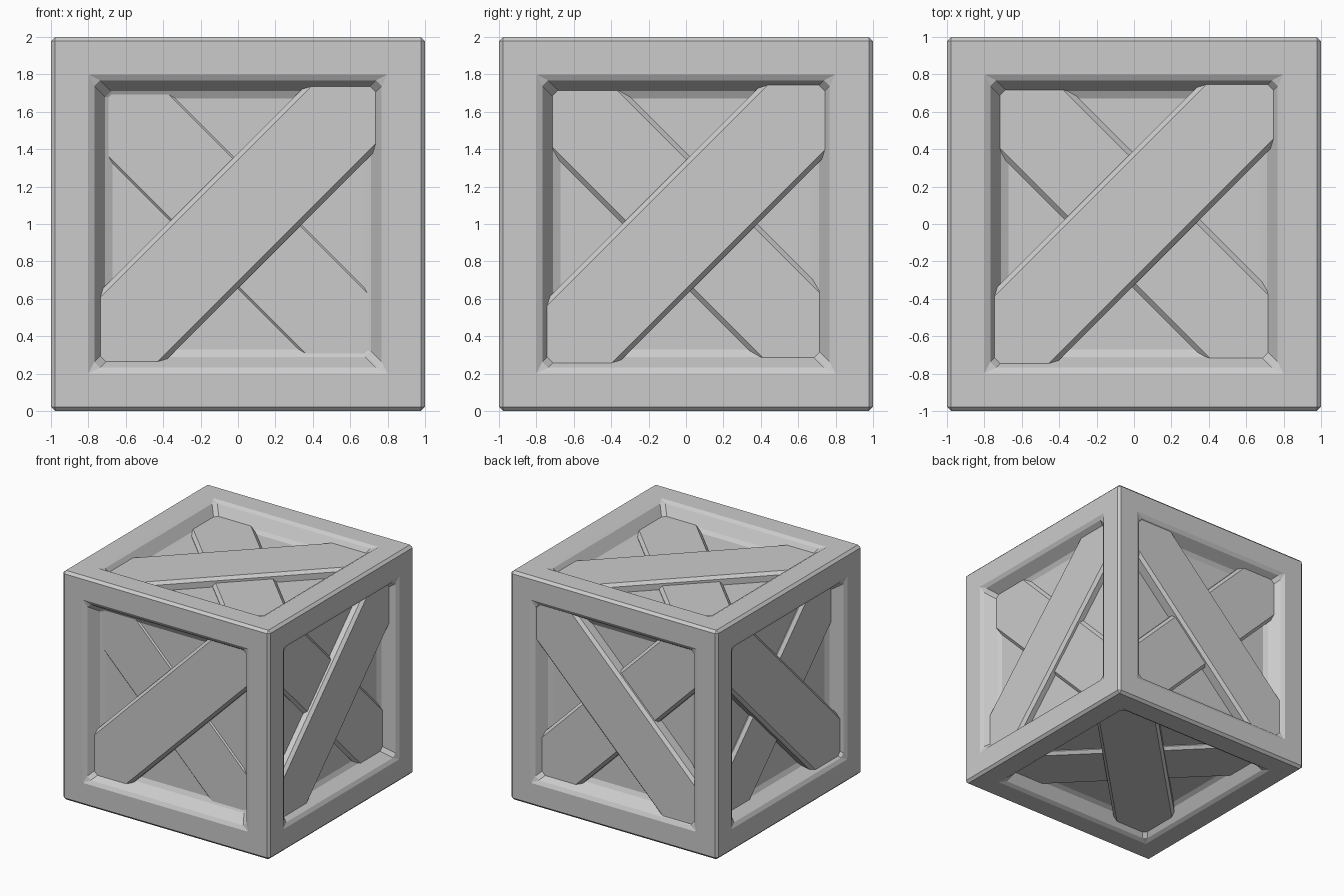
import bpy, bmesh
from mathutils import Vector

if "Cube" in bpy.data.objects:
    bpy.data.objects.remove(bpy.data.objects["Cube"])

CENTRE = Vector((0, 0, 1))
X, Y, Z = Vector((1, 0, 0)), Vector((0, 1, 0)), Vector((0, 0, 1))
EDGE = 0.022      # chamfer on the outer edges
R = 0.5 ** 0.5

# name, normal, right, up, upper plank (depth, offset), lower plank (depth, offset)
SIDES = [
    ("front",  -Y, X, Z, (0.070, 0.013), (0.121, -0.003)),
    ("back",    Y, X, Z, (0.028, 0.013), (0.068, 0.0)),
    ("right",   X, Y, Z, (0.060, -0.014), (0.105, 0.015)),
    ("left",   -X, Y, Z, (0.040, -0.010), (0.100, 0.010)),
    ("top",     Z, X, Y, (0.055, 0.024), (0.100, 0.010)),
    ("bottom", -Z, X, Y, (0.058, 0.015), (0.100, 0.0)),
]


def finish(bm, name):
    bmesh.ops.remove_doubles(bm, verts=bm.verts[:], dist=1e-4)
    bmesh.ops.recalc_face_normals(bm, faces=bm.faces[:])
    mesh = bpy.data.meshes.new(name)
    bm.to_mesh(mesh)
    bm.free()
    ob = bpy.data.objects.new(name, mesh)
    bpy.context.collection.objects.link(ob)
    return ob


def bridge(bm, a, b):
    for i in range(len(a)):
        j = (i + 1) % len(a)
        bm.faces.new((a[i], a[j], b[j], b[i]))


def place(side, p, q, depth):
    _, n, u, v = side[:4]
    return CENTRE + u * p + v * q + n * (1 - depth)


def ring(bm, side, half, cut, depth):
    """Square loop with cut corners, always eight points."""
    h, k = half, half - cut
    pts = [(h, -k), (h, k), (k, h), (-k, h), (-h, k), (-h, -k), (-k, -h), (k, -h)]
    return [bm.verts.new(place(side, p, q, depth)) for p, q in pts]


# Crate body: chamfered cube with a moulded recess on every side
bm = bmesh.new()
bmesh.ops.create_cube(bm, size=2)
bmesh.ops.translate(bm, verts=bm.verts[:], vec=CENTRE)
bmesh.ops.bevel(bm, geom=bm.edges[:], offset=EDGE, segments=1, affect='EDGES')
big = [f for f in bm.faces if f.calc_area() > 1]
bmesh.ops.delete(bm, geom=big, context='FACES_ONLY')
PROFILE = [(1 - EDGE, 0, 0), (0.80, 0, 0), (0.768, 0.03, 0.018),
           (0.71, 0.03, 0.112), (0.672, 0, 0.132)]
for side in SIDES:
    loops = [ring(bm, side, *p) for p in PROFILE]
    for a, b in zip(loops, loops[1:]):
        bridge(bm, a, b)
    bm.faces.new(loops[-1])
finish(bm, "crate_body")


def plank(side, name, depth, offset, slope):
    """Diagonal board with chamfered long edges, its ends buried in the frame."""
    section = [(-0.255, 0.16), (-0.255, depth + 0.025), (-0.23, depth),
               (0.23, depth), (0.255, depth + 0.025), (0.255, 0.16)]
    bm = bmesh.new()
    ends = []
    for t in (-1.09, 1.09):
        ends.append([bm.verts.new(place(side, (t - slope * (s + offset)) * R,
                                        (slope * t + s + offset) * R, d))
                     for s, d in section])
    bridge(bm, *ends)
    for e in ends:
        bm.faces.new(e)
    finish(bm, name)


# Crossed planks on every side
for side in SIDES:
    plank(side, side[0] + "_upper_plank", *side[4], 1)
    plank(side, side[0] + "_lower_plank", *side[5], -1)
